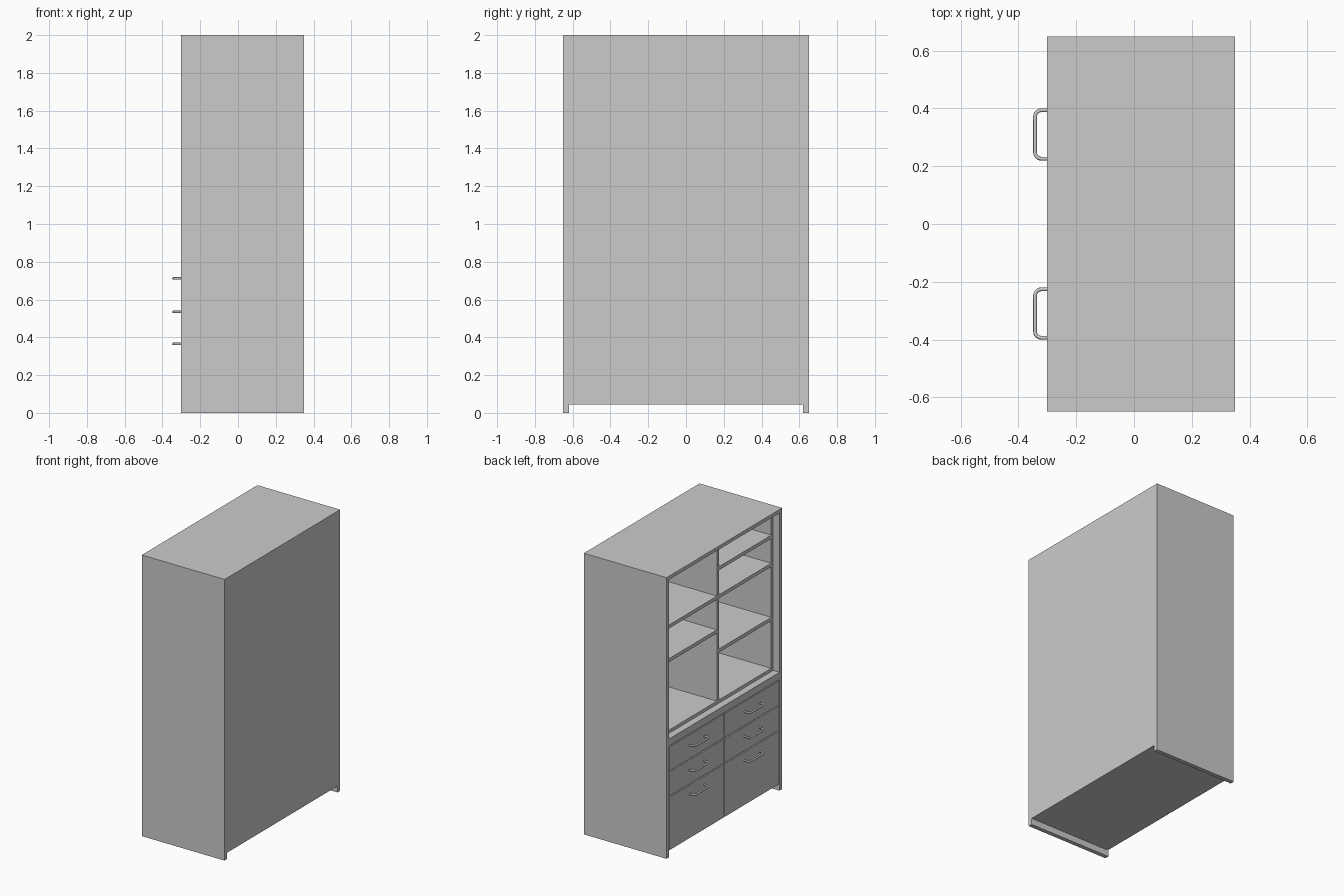
import bpy
import math
from mathutils import Vector

if "Cube" in bpy.data.objects:
    bpy.data.objects.remove(bpy.data.objects["Cube"])

XF, XB = -0.302, 0.349      # open face and back face
XS = XF + 0.05              # recessed front of the shelf unit
XI = XB - 0.02              # inner face of the back panel
W, T = 0.65, 0.03           # half width, side thickness


def box(name, x0, x1, y0, y1, z0, z1):
    v = [(x, y, z) for x in (x0, x1) for y in (y0, y1) for z in (z0, z1)]
    f = [(0, 1, 3, 2), (4, 6, 7, 5), (0, 4, 5, 1),
         (2, 3, 7, 6), (0, 2, 6, 4), (1, 5, 7, 3)]
    me = bpy.data.meshes.new(name)
    me.from_pydata(v, [], f)
    ob = bpy.data.objects.new(name, me)
    bpy.context.collection.objects.link(ob)
    return ob


def handle(name, yc, z):
    # U-shaped bar with rounded corners, swept as a round tube
    r, c, h, xo = 0.0065, 0.022, 0.084, -0.349 + 0.0065
    pts = [(XF + 0.003, -h)]
    for side in (-1, 1):
        for i in range(6):
            a = math.radians(90 * i / 5)
            if side > 0:
                a = math.pi / 2 - a
            pts.append((xo + c - c * math.sin(a), side * (h - c + c * math.cos(a))))
    pts.append((XF + 0.003, h))
    cu = bpy.data.curves.new(name, 'CURVE')
    cu.dimensions = '3D'
    cu.bevel_depth = r
    cu.bevel_resolution = 2
    cu.use_fill_caps = True
    sp = cu.splines.new('POLY')
    sp.points.add(len(pts) - 1)
    for p, (x, y) in zip(sp.points, pts):
        p.co = (x, yc + y, z, 1)
        p.radius = 1
    ob = bpy.data.objects.new(name, cu)
    bpy.context.collection.objects.link(ob)


# outer carcass
for s, n in ((-1, "right"), (1, "left")):
    ys = sorted((s * W, s * (W - T)))
    box(f"side_panel_{n}", XF, XB, *ys, 0, 2)
    # inner lining of the shelf unit
    yl = sorted((s * (W - T), s * (W - T - 0.022)))
    box(f"shelf_lining_{n}", XS, XI, *yl, 0.84, 1.97)
box("top_panel", XF, XB, -W + T, W - T, 1.975, 2)
box("back_panel", XI, XB, -W + T, W - T, 0.045, 1.975)

# shelf unit
yi = W - T - 0.022
box("shelf_unit_floor", XS, XI, -yi, yi, 0.84, 0.865)
box("shelf_unit_top", XS, XI, -yi, yi, 1.95, 1.975)
box("centre_divider", XS, XI, -0.0125, 0.0125, 0.865, 1.95)
for n, y0, y1, heights in (("left", 0.0125, yi, (1.36, 1.60)),
                           ("right", -yi, -0.0125, (1.215, 1.60, 1.80))):
    for i, z in enumerate(heights):
        box(f"shelf_{n}_{i}", XS, XI, y0, y1, z - 0.0125, z + 0.0125)

# drawer section: core, ledge rail, fronts and handles
box("drawer_core", XF + 0.018, XI, -W + T, W - T, 0.045, 0.815)
box("ledge_rail", XF, XI, -W + T, W - T, 0.79, 0.842)
for s, n in ((-1, "right"), (1, "left")):
    for i, (z0, z1, zh) in enumerate(((0.049, 0.425, 0.365),
                                      (0.433, 0.604, 0.535),
                                      (0.612, 0.783, 0.712))):
        ys = sorted((s * 0.004, s * (W - T - 0.006)))
        box(f"drawer_front_{n}_{i}", XF, XF + 0.018, *ys, z0, z1)
        handle(f"drawer_handle_{n}_{i}", s * 0.31, zh)
